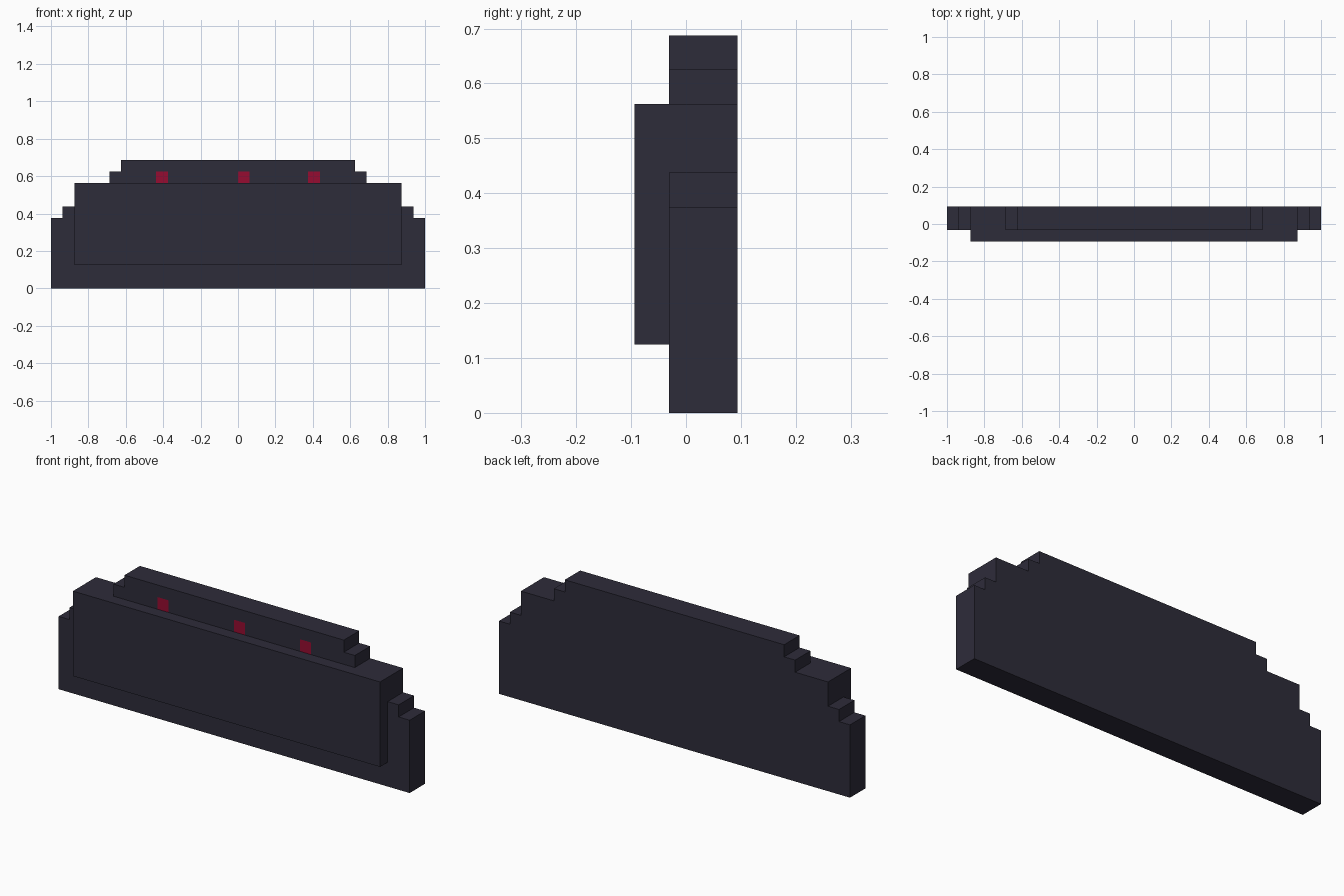
import bpy, bmesh
from mathutils import Vector

if "Cube" in bpy.data.objects:
    bpy.data.objects.remove(bpy.data.objects["Cube"])

U = 1 / 16  # block unit


def material(name, rgb):
    m = bpy.data.materials.new(name)
    m.diffuse_color = (*rgb, 1)
    m.use_nodes = True
    m.node_tree.nodes["Principled BSDF"].inputs["Base Color"].default_value = m.diffuse_color
    return m


dark = material("dark slate", (0.027, 0.025, 0.042))
red = material("crimson", (0.305, 0.0037, 0.031))


def extruded(name, profile, y0, y1):
    """Solid from an x-z profile, from front y0 to back y1."""
    bm = bmesh.new()
    face = bm.faces.new([bm.verts.new((x * U, y0 * U, z * U)) for x, z in profile])
    geom = bmesh.ops.extrude_face_region(bm, geom=[face])["geom"]
    bmesh.ops.translate(bm, vec=(0, (y1 - y0) * U, 0),
                        verts=[g for g in geom if isinstance(g, bmesh.types.BMVert)])
    if face.is_valid and not any(len(e.link_faces) == 2 for e in face.edges):
        bm.faces.remove(face)
    bmesh.ops.holes_fill(bm, edges=bm.edges[:], sides=0)
    bmesh.ops.recalc_face_normals(bm, faces=bm.faces[:])
    mesh = bpy.data.meshes.new(name)
    obj = bpy.data.objects.new(name, mesh)
    bpy.context.collection.objects.link(obj)
    mesh.materials.append(dark)
    return obj, bm


# Stepped back wall
right = [(16, 0), (16, 6), (15, 6), (15, 7), (14, 7), (14, 9),
         (11, 9), (11, 10), (10, 10), (10, 11)]
wall, bm = extruded("back_wall", right + [(-x, z) for x, z in reversed(right)], -0.5, 1.5)

# Red lights cut flush into the front face
lights = (-7, 0, 6)
cuts = [((x * U, 0, 0), (1, 0, 0)) for s in lights for x in (s, s + 1)]
cuts += [((0, 0, z * U), (0, 0, 1)) for z in (6, 7, 9, 10)]
for co, no in cuts:
    bmesh.ops.bisect_plane(bm, geom=bm.verts[:] + bm.edges[:] + bm.faces[:],
                           plane_co=co, plane_no=no, dist=1e-5)
wall.data.materials.append(red)
for f in bm.faces:
    c = f.calc_center_median() / U
    if f.normal.y < -0.9 and 9 < c.z < 10 and any(s < c.x < s + 1 for s in lights):
        f.material_index = 1
bm.to_mesh(wall.data)
bm.free()

# Raised front slab
slab, bm = extruded("front_slab", [(14, 2), (14, 9), (-14, 9), (-14, 2)], -1.5, -0.5)
bm.to_mesh(slab.data)
bm.free()
